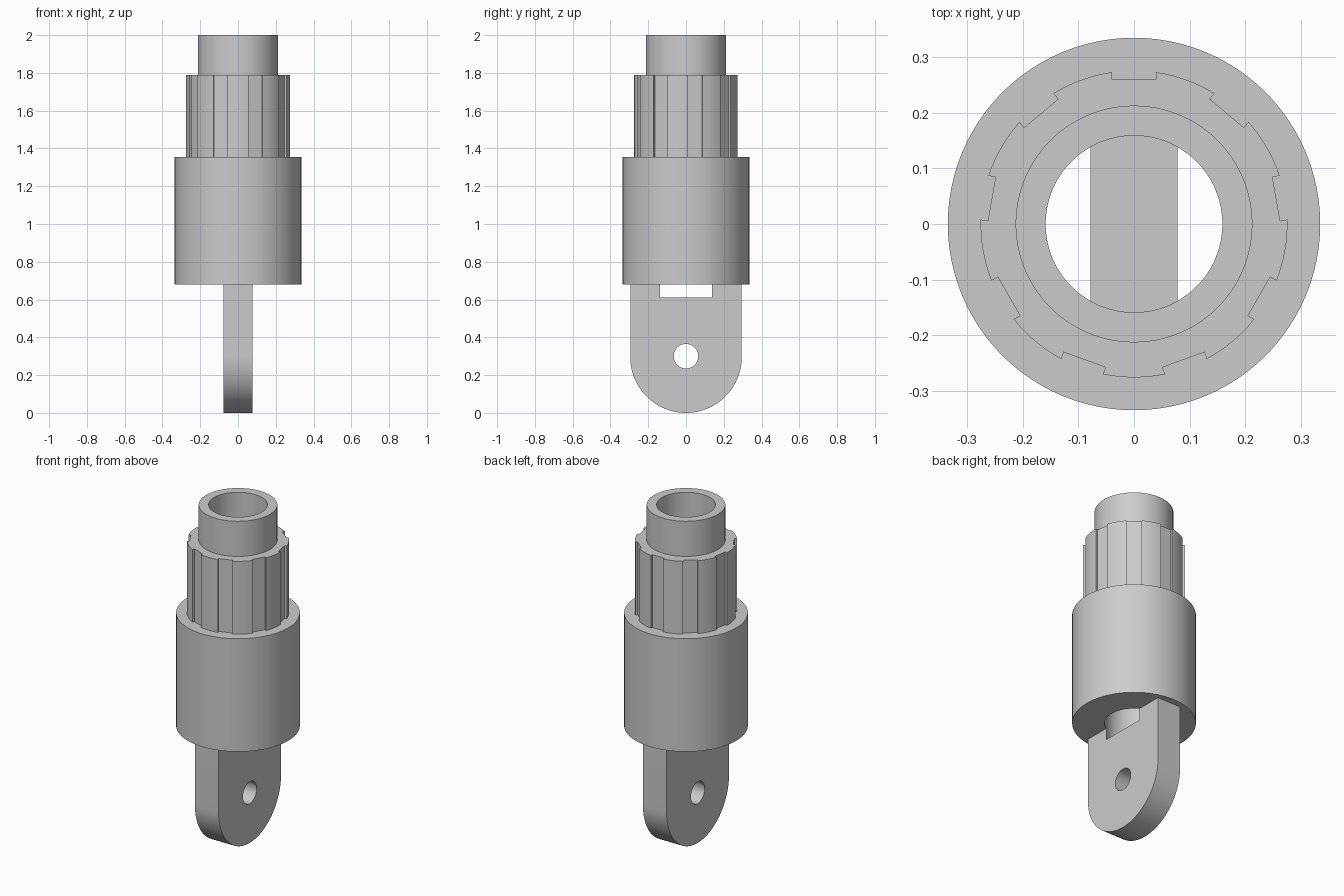
import bpy, bmesh
from math import pi, sin, cos, asin, radians
from mathutils import Matrix

cube = bpy.data.objects.get("Cube")
if cube:
    bpy.data.objects.remove(cube, do_unlink=True)

grey = bpy.data.materials.new("plain grey")
grey.use_nodes = True
grey.diffuse_color = (0.6, 0.6, 0.6, 1)
grey.node_tree.nodes["Principled BSDF"].inputs["Base Color"].default_value = (0.6, 0.6, 0.6, 1)

BORE, COLLAR, NECK = 0.159, 0.335, 0.213
SPLINE, ROOT, SLOT = 0.276, 0.26, 0.04
LUG, LUG_HALF = 0.295, 0.078
LUG_Z, COLLAR_Z, SPLINE_Z, TOP = 0.68, 1.355, 1.79, 2.0
TURN_TO_X = Matrix(((0, 0, 1, 0), (1, 0, 0, 0), (0, 1, 0, 0), (0, 0, 0, 1)))


def arc(r, start, end, steps, cy=0.0):
    """Points along an arc, both ends included."""
    return [(r * cos(start + (end - start) * i / steps),
             cy + r * sin(start + (end - start) * i / steps)) for i in range(steps + 1)]


def circle(r, cy=0.0, steps=96):
    return arc(r, 0, 2 * pi, steps, cy)[:-1]


def prism(name, outline, low, high, along_x=False):
    """Extrude a counter-clockwise outline along z, or along x."""
    bm = bmesh.new()
    face = bm.faces.new([bm.verts.new((u, v, low)) for u, v in outline])
    res = bmesh.ops.extrude_face_region(bm, geom=[face])
    verts = [g for g in res["geom"] if isinstance(g, bmesh.types.BMVert)]
    bmesh.ops.translate(bm, verts=verts, vec=(0, 0, high - low))
    if along_x:
        bm.transform(TURN_TO_X)
    bmesh.ops.recalc_face_normals(bm, faces=bm.faces)
    mesh = bpy.data.meshes.new(name)
    bm.to_mesh(mesh)
    bm.free()
    mesh.materials.append(grey)
    obj = bpy.data.objects.new(name, mesh)
    bpy.context.collection.objects.link(obj)
    return obj


def finish(obj, cutters):
    """Cut the holes, then smooth the curved walls."""
    bpy.ops.object.select_all(action='DESELECT')
    obj.select_set(True)
    bpy.context.view_layer.objects.active = obj
    for cutter in cutters:
        mod = obj.modifiers.new("cut", 'BOOLEAN')
        mod.operation = 'DIFFERENCE'
        mod.solver = 'EXACT'
        mod.object = cutter
        bpy.ops.object.modifier_apply(modifier=mod.name)
    bpy.ops.object.shade_smooth_by_angle(angle=radians(30))


# Splined shaft outline: nine flat-bottomed slots around a circle
spline_outline = []
half = asin(SLOT / SPLINE)
for k in range(9):
    mid = pi / 2 + k * 2 * pi / 9
    for side in (-SLOT, SLOT):
        spline_outline.append((ROOT * cos(mid) - side * sin(mid),
                               ROOT * sin(mid) + side * cos(mid)))
    spline_outline += arc(SPLINE, mid + half, mid + 2 * pi / 9 - half, 8)

# Lug outline: round bottom, straight sides
lug_outline = arc(LUG, pi, 2 * pi, 48, LUG) + [(LUG, LUG_Z), (-LUG, LUG_Z)]

# Cutters
bore = prism("bore_cutter", circle(BORE), 0.61, TOP + 0.1)
pin = prism("pin_hole_cutter", circle(0.065, 0.3, 48), -0.2, 0.2, along_x=True)

# Parts
finish(prism("collar", circle(COLLAR), LUG_Z, COLLAR_Z), [bore])
finish(prism("splined_shaft", spline_outline, COLLAR_Z, SPLINE_Z), [bore])
finish(prism("neck", circle(NECK), SPLINE_Z, TOP), [bore])
finish(prism("mounting_lug", lug_outline, -LUG_HALF, LUG_HALF, along_x=True), [bore, pin])

for cutter in (bore, pin):
    bpy.data.objects.remove(cutter, do_unlink=True)
